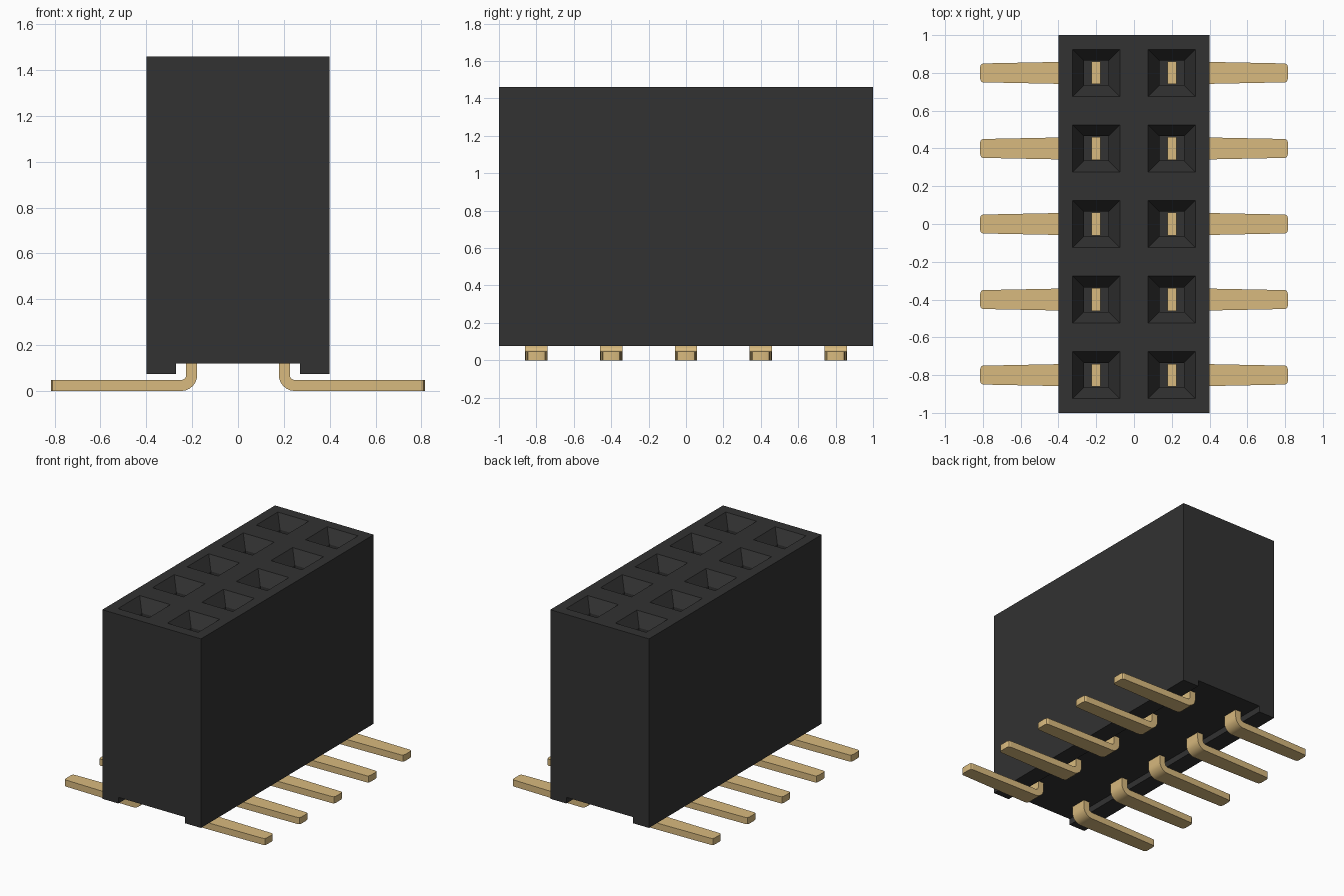
import bpy, bmesh, math

if "Cube" in bpy.data.objects:
    bpy.data.objects.remove(bpy.data.objects["Cube"], do_unlink=True)


def material(name, rgb):
    mat = bpy.data.materials.new(name)
    mat.use_nodes = True
    mat.diffuse_color = (*rgb, 1)
    mat.node_tree.nodes["Principled BSDF"].inputs["Base Color"].default_value = (*rgb, 1)
    return mat


BLACK = material("black plastic", (0.032, 0.032, 0.032))
GOLD = material("gold plating", (0.69, 0.49, 0.21))


def loft(bm, rings):
    """Skin a list of equal-length vertex rings and cap both ends."""
    loops = [[bm.verts.new(p) for p in ring] for ring in rings]
    for a, b in zip(loops, loops[1:]):
        for i in range(len(a)):
            j = (i + 1) % len(a)
            bm.faces.new((a[i], a[j], b[j], b[i]))
    bm.faces.new(loops[0][::-1])
    bm.faces.new(loops[-1])


def finish(bm, name, mat):
    bmesh.ops.recalc_face_normals(bm, faces=bm.faces)
    mesh = bpy.data.meshes.new(name)
    bm.to_mesh(mesh)
    bm.free()
    mesh.materials.append(mat)
    obj = bpy.data.objects.new(name, mesh)
    bpy.context.collection.objects.link(obj)
    return obj


PITCH, TOP = 0.4, 1.46
ROWS = [PITCH * i for i in range(-2, 3)]

# Housing: end profile with a channel along the underside
half = [(0.27, 0.12), (0.27, 0.075), (0.4, 0.075), (0.4, TOP)]
profile = half + [(-x, z) for x, z in reversed(half)]
bm = bmesh.new()
loft(bm, [[(x, y, z) for x, z in profile] for y in (-1, 1)])
housing = finish(bm, "housing", BLACK)

# Sockets: a tapered mouth leading into a square shaft
bm = bmesh.new()
for side in (-1, 1):
    for y in ROWS:
        loft(bm, [[(side * 0.2 + sx * h, y + sy * h, z)
                   for sx, sy in ((-1, -1), (1, -1), (1, 1), (-1, 1))]
                  for z, h in ((0.4, 0.065), (TOP - 0.09, 0.065),
                               (TOP, 0.125), (TOP + 0.05, 0.125))])
cutter = finish(bm, "socket_cutter", BLACK)
cutter.hide_render = True
cutter.hide_viewport = True
cut = housing.modifiers.new("sockets", "BOOLEAN")
cut.object = cutter
cut.operation = "DIFFERENCE"
cut.solver = "EXACT"

# Contacts: a blade in the socket, a bend below, and a tapered flat foot
INNER, OUTER, THICK, BEND = 0.178, 0.225, 0.048, 0.07


def contact(name, side, y):
    stations = [((INNER, 1.2), (OUTER, 1.2), 0.06)]
    cx, cz = INNER + BEND, BEND
    for k in range(7):
        a = math.pi + k * math.pi / 12
        c, s = math.cos(a), math.sin(a)
        r = BEND - THICK
        stations.append(((cx + BEND * c, cz + BEND * s), (cx + r * c, cz + r * s), 0.06))
    for x, w in ((0.4, 0.058), (0.8, 0.05), (0.81, 0.045), (0.815, 0.03)):
        stations.append(((x, 0), (x, THICK), w))
    bm = bmesh.new()
    loft(bm, [[(side * p[0], y - w, p[1]), (side * p[0], y + w, p[1]),
               (side * q[0], y + w, q[1]), (side * q[0], y - w, q[1])]
              for p, q, w in stations])
    obj = finish(bm, name, GOLD)
    bpy.ops.object.select_all(action="DESELECT")
    obj.select_set(True)
    bpy.context.view_layer.objects.active = obj
    bpy.ops.object.shade_smooth_by_angle(angle=math.radians(20))


for label, side in (("right", -1), ("left", 1)):
    for i, y in enumerate(ROWS, 1):
        contact(f"{label}_contact_{i}", side, y)
